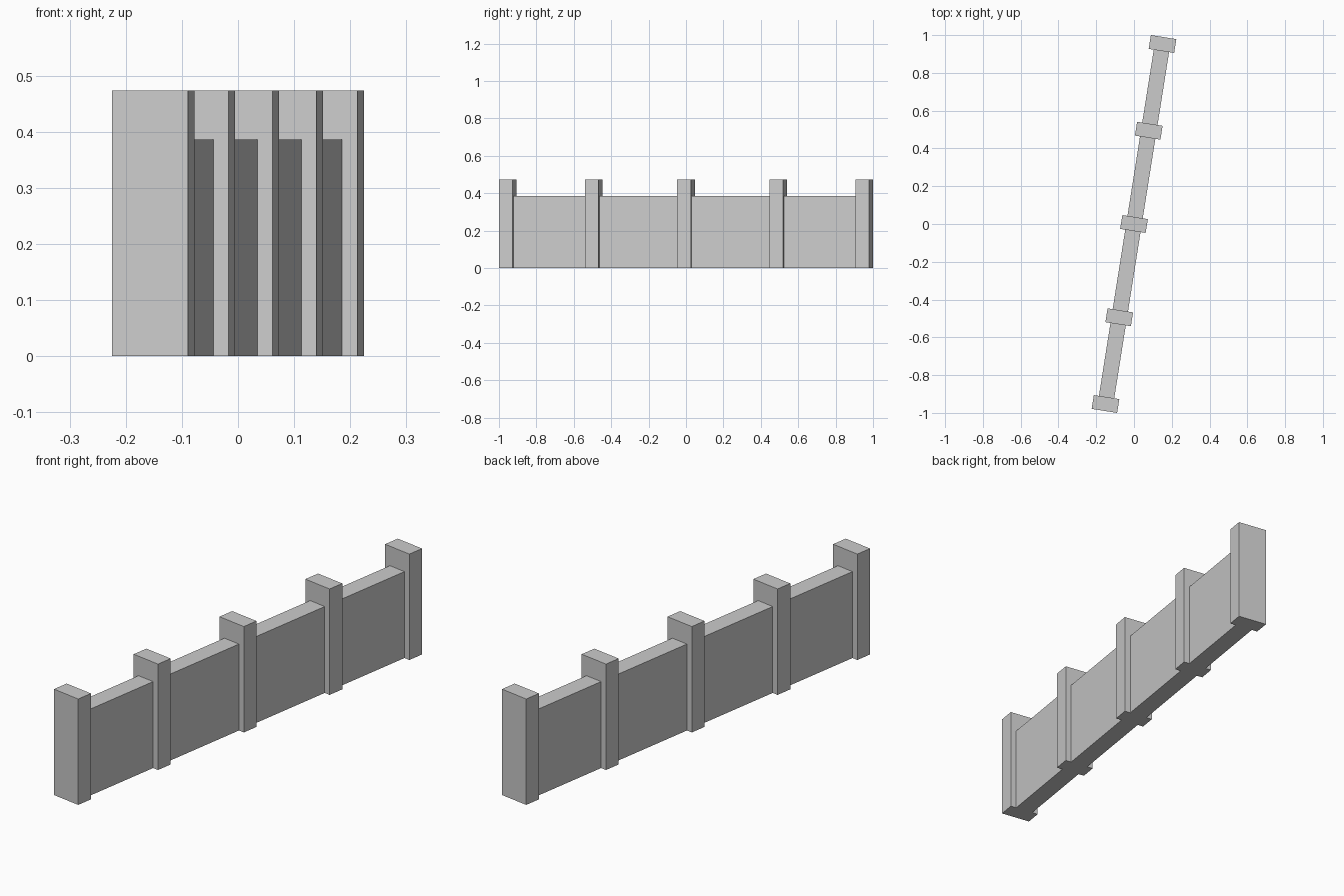
import bpy
from math import radians
from mathutils import Matrix

if "Cube" in bpy.data.objects:
    bpy.data.objects.remove(bpy.data.objects["Cube"])

ROT = Matrix.Rotation(radians(-9), 4, 'Z')   # the wall runs slightly off the y axis
POST_W, POST_D, POST_H = 0.1365, 0.074, 0.473
WALL_T, WALL_H = 0.082, 0.386
STATIONS = [-0.9647, -0.5, 0.0, 0.5, 0.9647]  # post centres along the wall


def box(name, along, width, depth, height):
    """Box standing on the ground, centred at a distance along the wall."""
    bpy.ops.mesh.primitive_cube_add(size=1)
    ob = bpy.context.object
    ob.name = name
    ob.data.transform(Matrix.Diagonal((width, depth, height, 1)))
    ob.matrix_world = ROT @ Matrix.Translation((0, along, height / 2))
    return ob


# Taller posts
for i, s in enumerate(STATIONS):
    box(f"post_{i + 1}", s, POST_W, POST_D, POST_H)

# Wall panels fitted between neighbouring posts
for i, (a, b) in enumerate(zip(STATIONS, STATIONS[1:])):
    box(f"wall_panel_{i + 1}", (a + b) / 2, WALL_T, b - a - POST_D, WALL_H)
